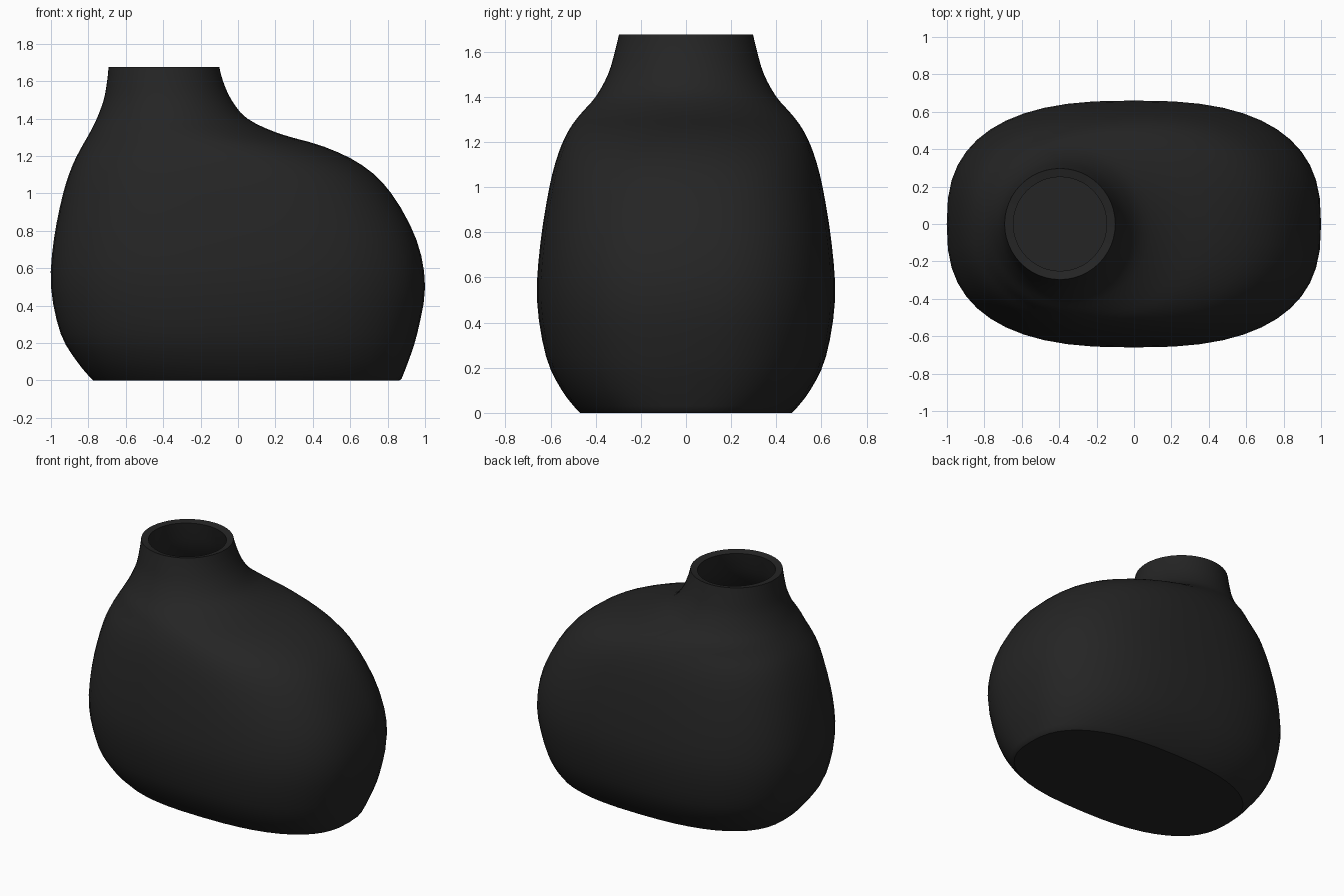
import bpy
import bmesh
from math import cos, sin, pi, copysign, radians

if "Cube" in bpy.data.objects:
    bpy.data.objects.remove(bpy.data.objects["Cube"], do_unlink=True)

SEGMENTS = 48
STEPS = 3
WALL = 0.047

# Vase sections: height, left edge, right edge, half depth, squareness
sections = [
    (.01, -.785, .875, .48, 2.5),
    (.1, -.86, .91, .55, 2.6),
    (.25, -.948, .958, .62, 2.6),
    (.5, -1, 1, .66, 2.6),
    (.75, -.985, .955, .645, 2.6),
    (1, -.935, .82, .605, 2.5),
    (1.15, -.885, .665, .565, 2.4),
    (1.25, -.835, .46, .52, 2.2),
    (1.32, -.795, .22, .47, 2.1),
    (1.4, -.755, .05, .4, 2),
    (1.5, -.718, -.035, .345, 2),
    (1.6, -.7, -.08, .315, 2),
    (1.675, -.692, -.1, .297, 2),
]


def smooth_between(a, b, c, d, t):
    """Catmull-Rom blend from b to c."""
    return b + t / 2 * (c - a + t * (2 * a - 5 * b + 4 * c - d
                                     + t * (3 * (b - c) + d - a)))


def refine(rows):
    result = []
    last = len(rows) - 1
    for i in range(last):
        four = [rows[max(0, min(last, k))] for k in range(i - 1, i + 3)]
        for s in range(STEPS):
            result.append([smooth_between(*v, s / STEPS) for v in zip(*four)])
    return result + [rows[-1]]


def add_ring(bm, z, left, right, depth, square, inset=0):
    """Rounded-oval horizontal section."""
    mid, half = (left + right) / 2, (right - left) / 2 - inset
    ring = []
    for i in range(SEGMENTS):
        c, s = cos(2 * pi * i / SEGMENTS), sin(2 * pi * i / SEGMENTS)
        x = copysign(abs(c) ** (2 / square), c)
        y = copysign(abs(s) ** (2 / square), s)
        ring.append(bm.verts.new((mid + half * x, (depth - inset) * y, z)))
    return ring


# Outer skin with a closed base and open mouth
bm = bmesh.new()
rings = [add_ring(bm, 0, *sections[0][1:], inset=.012)]
rings += [add_ring(bm, *row) for row in refine(sections)]
bm.faces.new(reversed(rings[0]))
for low, high in zip(rings, rings[1:]):
    for i in range(SEGMENTS):
        j = (i + 1) % SEGMENTS
        bm.faces.new((low[i], low[j], high[j], high[i]))
mesh = bpy.data.meshes.new("vase")
bm.to_mesh(mesh)
bm.free()
vase = bpy.data.objects.new("vase", mesh)
bpy.context.collection.objects.link(vase)

# Matte black glaze
glaze = bpy.data.materials.new("matte black")
glaze.use_nodes = True
colour = (.018, .018, .018, 1)
glaze.diffuse_color = colour
glaze.node_tree.nodes["Principled BSDF"].inputs["Base Color"].default_value = colour
mesh.materials.append(glaze)

# Wall thickness and soft shading with a crisp rim
bpy.ops.object.select_all(action="DESELECT")
vase.select_set(True)
bpy.context.view_layer.objects.active = vase
shell = vase.modifiers.new("wall", "SOLIDIFY")
shell.thickness = WALL
shell.offset = -1
bpy.ops.object.modifier_apply(modifier=shell.name)
bpy.ops.object.shade_smooth_by_angle(angle=radians(35))
